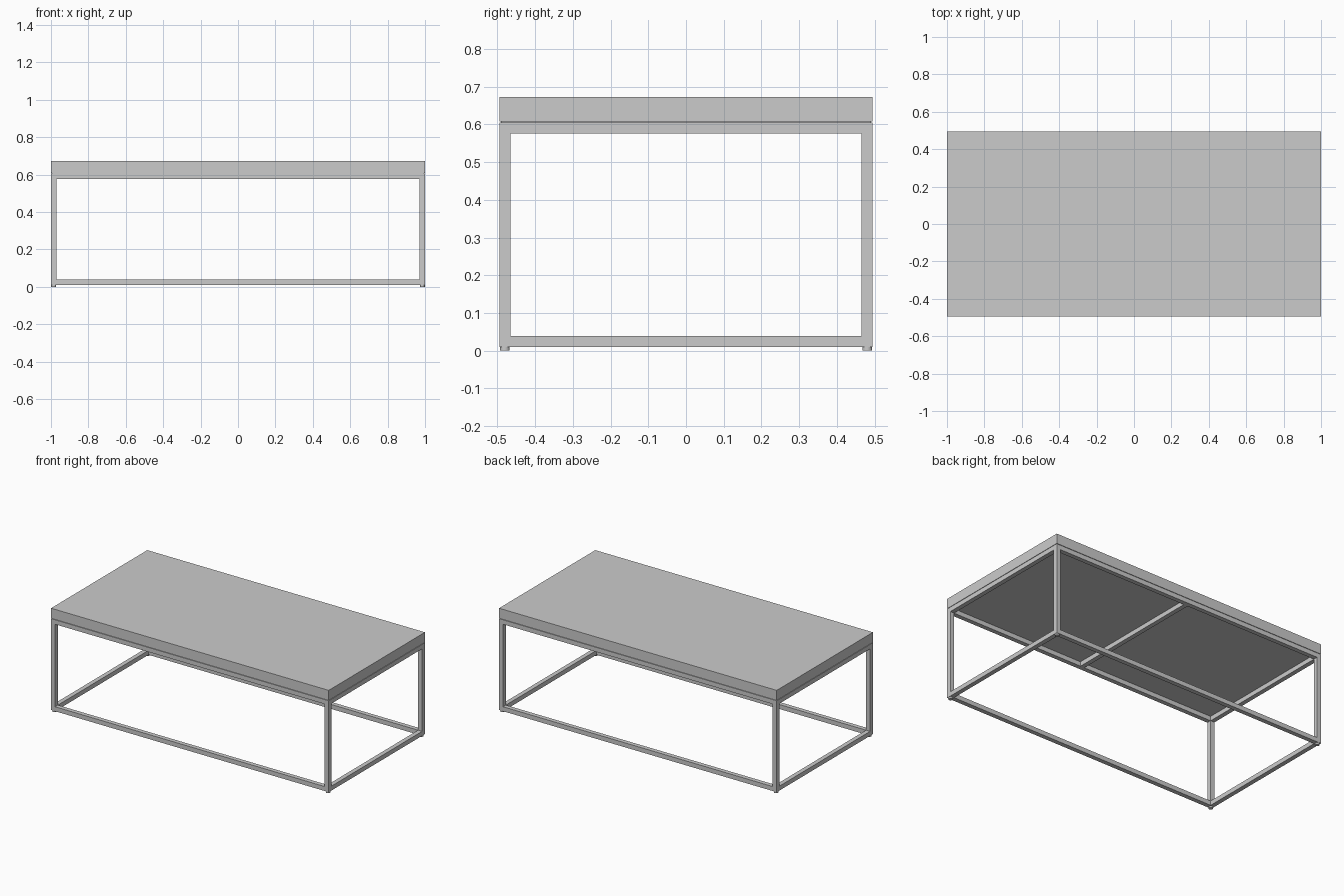
import bpy
import bmesh
from mathutils import Matrix

cube = bpy.data.objects.get("Cube")
if cube:
    bpy.data.objects.remove(cube, do_unlink=True)

# Single grey finish
grey = bpy.data.materials.new("light grey")
grey.use_nodes = True
COLOUR = (0.6, 0.6, 0.6, 1)
grey.diffuse_color = COLOUR
grey.node_tree.nodes["Principled BSDF"].inputs["Base Color"].default_value = COLOUR

HALF_X, HALF_Y = 1.0, 0.495
TUBE = 0.029
FOOT_H, FRAME_TOP = 0.01, 0.605
SLAB_BOTTOM, SLAB_TOP = 0.608, 0.673


def finish(name, bm):
    mesh = bpy.data.meshes.new(name)
    bm.to_mesh(mesh)
    bm.free()
    mesh.materials.append(grey)
    obj = bpy.data.objects.new(name, mesh)
    bpy.context.collection.objects.link(obj)
    return obj


def box(name, centre, size):
    bm = bmesh.new()
    bmesh.ops.create_cube(bm, size=1, matrix=Matrix.Translation(centre) @ Matrix.Diagonal((*size, 1)))
    return finish(name, bm)


def disc(name, centre, radius, height):
    bm = bmesh.new()
    bmesh.ops.create_cone(bm, cap_ends=True, segments=24, radius1=radius, radius2=radius,
                          depth=height, matrix=Matrix.Translation(centre))
    obj = finish(name, bm)
    bpy.ops.object.select_all(action='DESELECT')
    obj.select_set(True)
    bpy.context.view_layer.objects.active = obj
    bpy.ops.object.shade_smooth_by_angle()


# Table top, with a thin recessed spacer over the frame
box("table_top", (0, 0, (SLAB_BOTTOM + SLAB_TOP) / 2), (2 * HALF_X, 2 * HALF_Y, SLAB_TOP - SLAB_BOTTOM))
box("top_spacer", (0, 0, (FRAME_TOP + SLAB_BOTTOM) / 2),
    (2 * HALF_X - 0.01, 2 * HALF_Y - 0.01, SLAB_BOTTOM - FRAME_TOP))

leg_x, leg_y = HALF_X - TUBE / 2, HALF_Y - TUBE / 2
inner_x, inner_y = 2 * (HALF_X - TUBE), 2 * (HALF_Y - TUBE)

# Legs and round feet
for sx, side in ((1, "left"), (-1, "right")):
    for sy, end in ((-1, "front"), (1, "back")):
        x, y = sx * leg_x, sy * leg_y
        box(f"{end}_{side}_leg", (x, y, (FOOT_H + FRAME_TOP) / 2), (TUBE, TUBE, FRAME_TOP - FOOT_H))
        disc(f"{end}_{side}_foot", (x, y, FOOT_H / 2), TUBE * 0.45, FOOT_H)

# Upper and lower rails between the legs
for level, z in (("lower", FOOT_H + TUBE / 2), ("upper", FRAME_TOP - TUBE / 2)):
    for s, end, side in ((-1, "front", "right"), (1, "back", "left")):
        box(f"{level}_{end}_rail", (0, s * leg_y, z), (inner_x, TUBE, TUBE))
        box(f"{level}_{side}_rail", (s * leg_x, 0, z), (TUBE, inner_y, TUBE))

# Cross bar supporting the middle of the top
box("cross_bar", (0, 0, FRAME_TOP - TUBE / 2), (TUBE, inner_y, TUBE))
